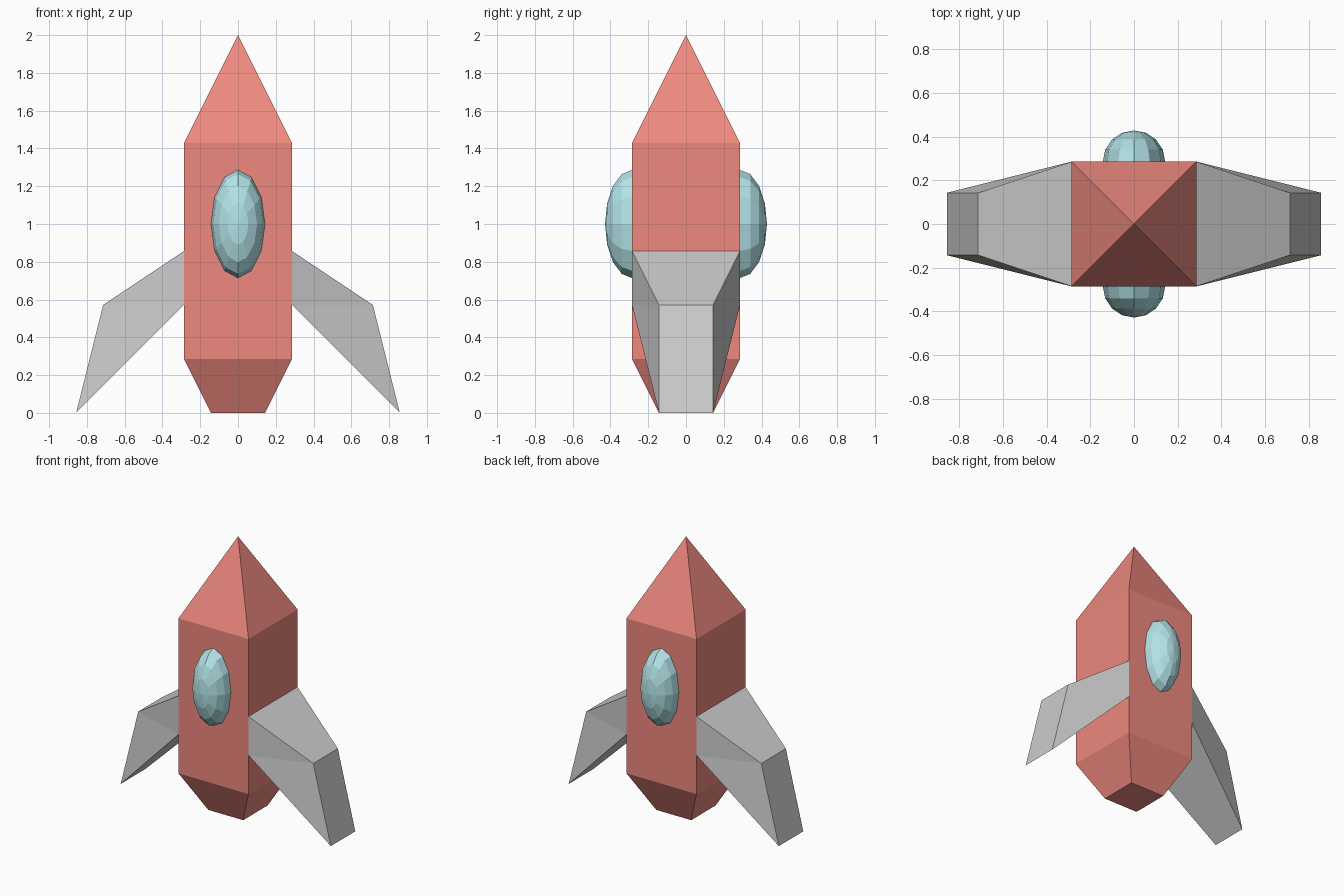
import bpy, bmesh, math
from mathutils import Matrix

if "Cube" in bpy.data.objects:
    bpy.data.objects.remove(bpy.data.objects["Cube"])

U = 1 / 7  # model grid unit


def material(name, rgb):
    m = bpy.data.materials.new(name)
    m.diffuse_color = (*rgb, 1)
    m.use_nodes = True
    m.node_tree.nodes["Principled BSDF"].inputs["Base Color"].default_value = m.diffuse_color
    return m


def finish(name, bm, mat=None):
    bmesh.ops.recalc_face_normals(bm, faces=bm.faces)
    me = bpy.data.meshes.new(name)
    bm.to_mesh(me)
    bm.free()
    ob = bpy.data.objects.new(name, me)
    bpy.context.collection.objects.link(ob)
    if mat:
        me.materials.append(mat)
    return ob


red = material("red_paint", (0.85, 0.25, 0.21))
blue = material("blue_glass", (0.45, 0.77, 0.80))

# Body: square rings stacked along z, closed by a pointed nose
bm = bmesh.new()
rings = []
for half, z in [(1, 0), (2, 2), (2, 10)]:
    rings.append([bm.verts.new((sx * half * U, sy * half * U, z * U))
                  for sx, sy in [(-1, -1), (1, -1), (1, 1), (-1, 1)]])
tip = bm.verts.new((0, 0, 14 * U))
bm.faces.new(rings[0])
for i in range(4):
    j = (i + 1) % 4
    for lo, hi in zip(rings, rings[1:]):
        bm.faces.new((lo[i], lo[j], hi[j], hi[i]))
    bm.faces.new((rings[-1][i], rings[-1][j], tip))
finish("body", bm, red)


# Fins: side profile (x, half depth, z) swept across the depth
def fin(name, side):
    profile = [(2, 2, 6), (5, 1, 4), (6, 1, 0), (2, 2, 4)]
    bm = bmesh.new()
    front, back = [[bm.verts.new((side * x * U, s * d * U, z * U))
                    for x, d, z in profile] for s in (-1, 1)]
    for i in range(4):
        j = (i + 1) % 4
        bm.faces.new((front[i], front[j], back[j], back[i]))
    for p in (front, back):
        bm.faces.new((p[0], p[1], p[3]))
        bm.faces.new((p[1], p[2], p[3]))
    finish(name, bm)


fin("right_fin", 1)
fin("left_fin", -1)

# Windows: tall domes with poles facing front and back
for name, side in [("front_window", -1), ("back_window", 1)]:
    bm = bmesh.new()
    bmesh.ops.create_uvsphere(bm, u_segments=12, v_segments=8, radius=U)
    bm.transform(Matrix.Translation((0, side * 2 * U, 7 * U))
                 @ Matrix.Diagonal((1, 1, 2, 1))
                 @ Matrix.Rotation(math.pi / 2, 4, 'X'))
    finish(name, bm, blue)
